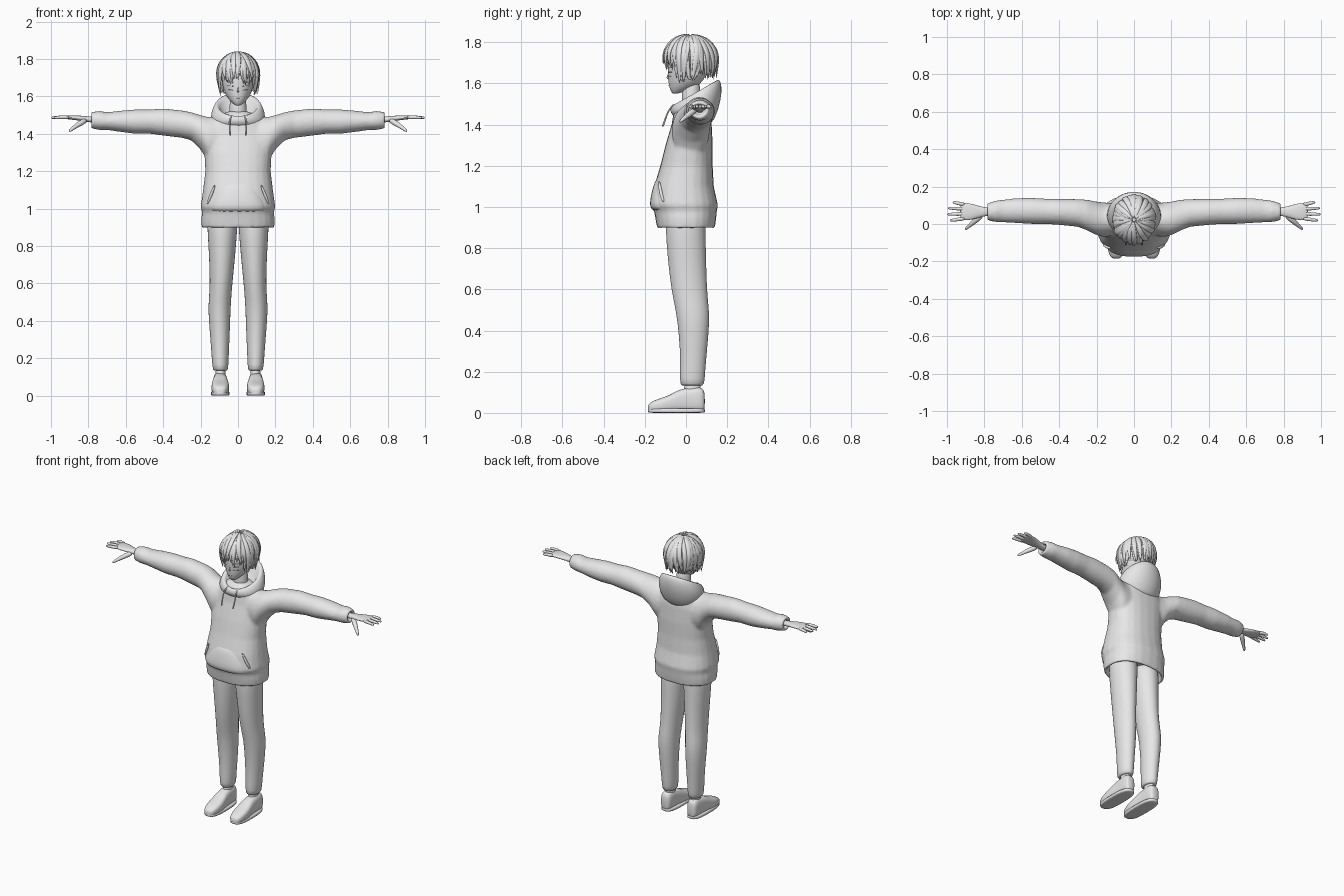
import bpy
import math
import random
from mathutils import Vector

random.seed(4)
default = bpy.data.objects.get("Cube")
if default:
    bpy.data.objects.remove(default)


def make_material(name, value):
    mat = bpy.data.materials.new(name)
    mat.use_nodes = True
    colour = (value, value, value, 1)
    mat.diffuse_color = colour
    mat.node_tree.nodes["Principled BSDF"].inputs["Base Color"].default_value = colour
    return mat


GREY = make_material("plain grey", .8)


def skin(name, loops, subdivide=1, mirror=False):
    """Join closed loops of points into a capped, smooth surface."""
    n = len(loops[0])
    verts = [p for loop in loops for p in loop]
    faces = [(k * n + i, k * n + (i + 1) % n, (k + 1) * n + (i + 1) % n, (k + 1) * n + i)
             for k in range(len(loops) - 1) for i in range(n)]
    faces += [tuple(reversed(range(n))), tuple(range(len(verts) - n, len(verts)))]
    mesh = bpy.data.meshes.new(name)
    mesh.from_pydata(verts, [], faces)
    obj = bpy.data.objects.new(name, mesh)
    bpy.context.collection.objects.link(obj)
    mesh.materials.append(GREY)
    bpy.ops.object.select_all(action='DESELECT')
    bpy.context.view_layer.objects.active = obj
    obj.select_set(True)
    bpy.ops.object.mode_set(mode='EDIT')
    bpy.ops.mesh.select_all(action='SELECT')
    bpy.ops.mesh.normals_make_consistent(inside=False)
    bpy.ops.object.mode_set(mode='OBJECT')
    mesh.shade_smooth()
    if mirror:
        obj.modifiers.new("mirror", 'MIRROR').use_mirror_merge = False
    if subdivide:
        obj.modifiers.new("smooth", 'SUBSURF').levels = subdivide
    return obj


def power(value, p):
    return math.copysign(abs(value) ** p, value)


def loft(name, axis, rows, p=.85, n=24, **options):
    """Rows are (position, low a, high a, low b, high b) along an axis."""
    loops = []
    for pos, a0, a1, b0, b1 in rows:
        loop = []
        for i in range(n):
            t = math.tau * i / n
            a = (a0 + a1) / 2 + (a1 - a0) / 2 * power(math.cos(t), p)
            b = (b0 + b1) / 2 + (b1 - b0) / 2 * power(math.sin(t), p)
            loop.append({'X': (pos, a, b), 'Y': (a, pos, b), 'Z': (a, b, pos)}[axis])
        loops.append(loop)
    return skin(name, loops, **options)


def centred(rows):
    return [(z, -w, w, front, back) for z, w, front, back in rows]


def strand(path, widths, thick, outward, n=6):
    """Loops of a flattened tube along a path."""
    loops = []
    for i, point in enumerate(path):
        along = (path[min(i + 1, len(path) - 1)] - path[max(i - 1, 0)]).normalized()
        side = along.cross(outward[i]).normalized()
        up = side.cross(along)
        w = widths[i]
        loops.append([point + side * w * math.cos(math.tau * k / n)
                      + up * w * thick * math.sin(math.tau * k / n) for k in range(n)])
    return loops


def tube(name, points, widths, thick=1, **options):
    path = [Vector(p) for p in points]
    return skin(name, strand(path, widths, thick, [Vector((.1, .2, 1))] * len(path), 10), **options)


def join(objects, name):
    bpy.ops.object.select_all(action='DESELECT')
    for obj in objects:
        obj.select_set(True)
    bpy.context.view_layer.objects.active = objects[0]
    bpy.ops.object.join()
    objects[0].name = name
    return objects[0]


# Hoodie: body and sleeves blended into one surface
body = loft("hoodie", 'Z', centred([
    (.96, .17, -.11, .11), (.9, .18, -.125, .125), (.895, .195, -.14, .14), (.94, .197, -.148, .146),
    (.98, .192, -.155, .15), (1.01, .2, -.172, .155), (1.1, .187, -.155, .135),
    (1.2, .175, -.125, .13), (1.3, .18, -.1, .13), (1.4, .18, -.07, .125),
    (1.46, .15, -.06, .115), (1.5, .1, -.045, .1), (1.52, .05, -.02, .07)]), subdivide=0)
sleeve_rows = [(.08, -.06, .11, 1.22, 1.49), (.16, -.07, .115, 1.25, 1.49), (.2, -.06, .12, 1.315, 1.5),
               (.25, -.035, .13, 1.365, 1.515), (.3, -.015, .133, 1.378, 1.525), (.4, -.005, .135, 1.39, 1.535),
               (.47, 0, .135, 1.4, 1.53), (.55, 0, .14, 1.4, 1.53), (.63, .005, .138, 1.41, 1.523),
               (.7, .01, .13, 1.42, 1.515), (.74, .01, .125, 1.42, 1.522), (.785, .02, .11, 1.428, 1.516),
               (.785, .035, .095, 1.445, 1.5), (.75, .04, .09, 1.45, 1.495)]
sleeves = [loft("sleeve", 'X', [(s * r[0], *r[1:]) for r in sleeve_rows], p=1, subdivide=0) for s in (1, -1)]
hoodie = join([body] + sleeves, "hoodie")
remesh = hoodie.modifiers.new("blend", 'REMESH')
remesh.mode = 'VOXEL'
remesh.voxel_size = .009
remesh.use_smooth_shade = True
relax = hoodie.modifiers.new("relax", 'SMOOTH')
relax.iterations = 6

# Front pocket with slanted openings
loft("front_pocket", 'Z', centred([
    (.975, .15, -.158, 0), (1.0, .16, -.178, 0), (1.04, .15, -.174, 0),
    (1.1, .122, -.161, 0), (1.14, .1, -.145, 0), (1.145, .08, -.12, 0)]), p=.8)
tube("pocket_edge", [(.165, -.105, 1.02), (.15, -.122, 1.06), (.122, -.132, 1.13)],
     [.006, .01, .006], mirror=True)

# Hood lying open behind the neck: (half width, front y, front z, back y, back z)
hood_loops = []
for w, yf, zf, yb, zb in [(.1, -.05, 1.43, .1, 1.38), (.135, -.068, 1.45, .14, 1.42),
                          (.15, -.078, 1.465, .172, 1.52), (.135, -.075, 1.485, .175, 1.59),
                          (.118, -.065, 1.497, .162, 1.628), (.1, -.05, 1.492, .14, 1.61),
                          (.075, -.025, 1.46, .09, 1.5)]:
    loop = []
    for i in range(28):
        c, s = math.cos(math.tau * i / 28), math.sin(math.tau * i / 28)
        blend = (s + 1) / 2
        loop.append((w * c, yf + (yb - yf) * blend, zf + (zb - zf) * blend))
    hood_loops.append(loop)
skin("hood", hood_loops)
tube("drawstring", [(.035, -.06, 1.5), (.045, -.085, 1.47), (.044, -.1, 1.43), (.042, -.115, 1.385)],
     [.004, .004, .004, .006], mirror=True)

# Trousers
loft("trouser_leg", 'Z', [
    (.135, .065, .12, -.01, .07), (.13, .052, .136, -.03, .09), (.2, .05, .14, -.03, .093),
    (.3, .045, .148, -.028, .102), (.45, .04, .16, -.042, .116), (.52, .036, .156, -.055, .11),
    (.6, .03, .15, -.072, .102), (.75, .014, .155, -.09, .098), (.9, .003, .165, -.1, .095),
    (.98, -.002, .165, -.1, .095)], p=1, mirror=True)

# Ankles and shoes
loft("ankle", 'Z', [(.08, .065, .122, -.02, .075), (.12, .066, .12, -.01, .07),
                    (.17, .07, .118, 0, .07)], p=1, mirror=True)
loft("shoe", 'Y', [
    (-.186, .08, .11, .006, .035), (-.175, .06, .13, .004, .052), (-.13, .047, .143, .004, .07),
    (-.08, .047, .142, .004, .085), (-.04, .053, .137, .004, .112), (.01, .058, .133, .004, .122),
    (.05, .058, .133, .004, .128), (.08, .062, .13, .004, .122), (.092, .075, .118, .01, .1)],
    p=.7, mirror=True)
loft("shoe_sole", 'Z', [(0, .05, .14, -.18, .09), (.002, .045, .145, -.186, .093),
                        (.02, .045, .145, -.188, .093), (.022, .05, .14, -.18, .09)],
     p=.7, mirror=True)

# Hands
loft("palm", 'X', [(.74, .045, .088, 1.455, 1.49), (.8, .043, .088, 1.462, 1.492),
                   (.84, .03, .1, 1.468, 1.497), (.88, .02, .112, 1.475, 1.499),
                   (.92, .02, .114, 1.478, 1.497), (.93, .03, .11, 1.482, 1.493)], p=.9, mirror=True)
for name, y, tip in [("index", .03, .985), ("middle", .055, 1), ("ring", .08, .995), ("little", .104, .97)]:
    spread = (y - .065) * .3
    tube(name + "_finger", [(.9, y, 1.487), (.94, y + spread / 2, 1.489), (tip - .01, y + spread, 1.486),
                            (tip, y + spread, 1.485)], [.011, .0105, .008, .004], mirror=True)
tube("thumb", [(.81, .05, 1.475), (.84, .025, 1.458), (.875, -.005, 1.435), (.898, -.025, 1.417),
               (.903, -.029, 1.413)], [.014, .017, .011, .008, .004], mirror=True)

# Neck, head and face
loft("neck", 'Z', centred([(1.44, .06, -.02, .08), (1.52, .044, -.02, .07), (1.64, .044, -.02, .07)]), p=1)
loft("head", 'Z', centred([
    (1.55, .01, -.062, -.045), (1.556, .022, -.07, -.02), (1.575, .042, -.08, .03), (1.6, .063, -.085, .075),
    (1.64, .08, -.088, .1), (1.7, .09, -.092, .12), (1.76, .085, -.08, .115), (1.8, .06, -.05, .09),
    (1.815, .02, 0, .04)]), p=1)
tube("nose", [(0, -.085, 1.65), (0, -.094, 1.627), (0, -.08, 1.62)], [.004, .007, .004])
tube("mouth", [(-.014, -.083, 1.592), (0, -.087, 1.59), (.014, -.083, 1.592)], [.001, .002, .001])
for name, z, w in [("upper_eyelid", 1.658, .003), ("lower_eyelid", 1.636, .0015), ("eyebrow", 1.678, .0025)]:
    tube(name, [(.022, -.088, z - .004), (.04, -.082, z), (.06, -.065, z - .003)], [w / 2, w, w / 2], mirror=True)
loft("ear", 'X', [(.078, .005, .03, 1.625, 1.67), (.095, 0, .038, 1.615, 1.685),
                  (.098, .01, .03, 1.625, 1.675)], p=1, mirror=True)

# Hair: a cap with tapered locks falling from the crown
cap_rows = []
for i in range(11):
    a = math.pi * (i + .3) / 10.6
    r = math.sin(a)
    cap_rows.append((1.72 - .102 * math.cos(a), .104 * r, .028 - .115 * r, .028 + .115 * r))
loft("hair_cap", 'Z', centred(cap_rows), p=1)
locks = []
for layer, count in enumerate((34, 30)):
    for k in range(count):
        turn = math.tau * (k + .5 * layer + random.uniform(-.2, .2)) / count
        c, s = math.cos(turn), math.sin(turn)
        # Fringe is short, sides longest, nape in between
        reach = 2.0 if s < -.62 else 2.75 if s < .3 else 2.5
        reach += random.uniform(-.25, .1)
        size = 1 - .05 * layer + random.uniform(-.02, .025)
        flare = random.uniform(-.04, .1)
        path, widths, normals = [], [], []
        for i in range(10):
            t = i / 9
            a = .06 + (reach - .06) * t
            r = math.sin(a) if a < math.pi / 2 else 1 - .16 * (a - math.pi / 2) + flare * t ** 4
            swirl = turn + .12 * math.sin(3 * t + k)
            path.append(Vector((.114 * size * r * math.cos(swirl), .022 + .131 * size * r * math.sin(swirl),
                                1.717 + .12 * size * math.cos(a))))
            normals.append(Vector((c * r, s * r, max(math.cos(a), 0) + .05)))
            widths.append(.003 + .016 * math.sin(math.pi * t ** .8) if i < 9 else .0006)
        locks.append(skin("lock", strand(path, widths, .45, normals), subdivide=0))
join(locks, "hair_locks").modifiers.new("smooth", 'SUBSURF').levels = 1
